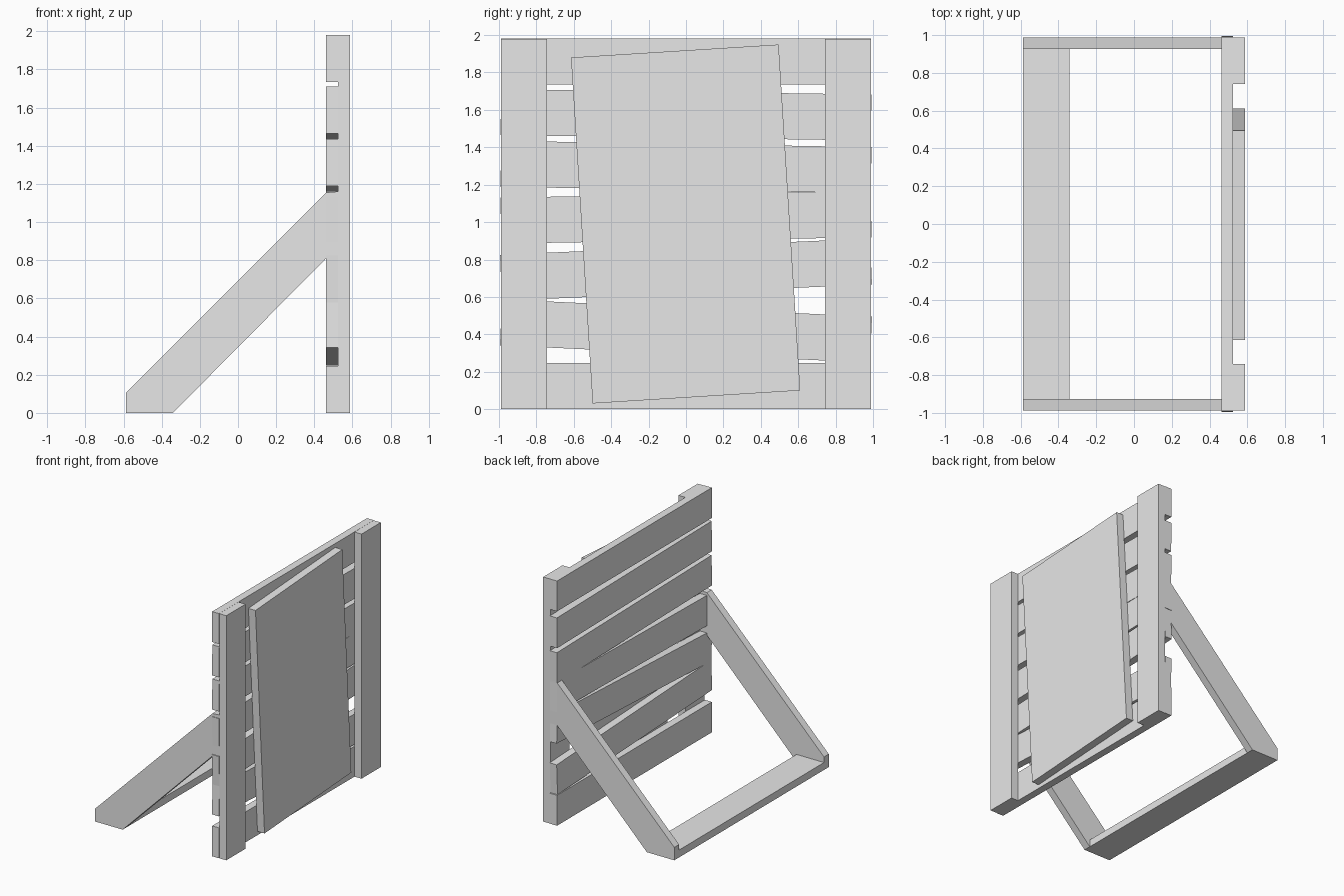
import bpy, bmesh, math
from mathutils import Matrix

cube = bpy.data.objects.get("Cube")
if cube:
    bpy.data.objects.remove(cube, do_unlink=True)

grey = bpy.data.materials.new("plain grey")
grey.use_nodes = True
colour = (0.8, 0.8, 0.8, 1)
grey.diffuse_color = colour
grey.node_tree.nodes["Principled BSDF"].inputs["Base Color"].default_value = colour


def finish(name, bm):
    bmesh.ops.recalc_face_normals(bm, faces=bm.faces)
    mesh = bpy.data.meshes.new(name)
    bm.to_mesh(mesh)
    bm.free()
    mesh.materials.append(grey)
    obj = bpy.data.objects.new(name, mesh)
    bpy.context.collection.objects.link(obj)
    return obj


def board(name, centre, size, slope=0):
    """A box, optionally tilted about x so it rises by slope along y."""
    bm = bmesh.new()
    bmesh.ops.create_cube(bm, size=1, matrix=Matrix.Diagonal((*size, 1)))
    obj = finish(name, bm)
    obj.location = centre
    obj.rotation_euler.x = math.atan(slope)
    return obj


BACK, MID, FRONT = 0.462, 0.524, 0.587
THICK = MID - BACK

# Slats: height of the middle and slope of each crooked board
slats = [(0.123, 0), (0.418, -0.047), (0.746, 0.044), (1.025, 0.017),
         (1.295, -0.017), (1.574, -0.0145), (1.858, 0)]
for i, (z, slope) in enumerate(slats):
    board(f"slat_{i + 1}", ((BACK + MID) / 2, 0, z), (THICK, 1.98, 0.246), slope)

# Crooked front panel
board("front_panel", ((MID + FRONT) / 2, -0.002, 0.99),
      (FRONT - MID, 1.112, 1.853), 0.0625)

# Bottom rail between the feet
board("bottom_rail", (-0.464, 0, 0.03), (0.246, 1.86, 0.06))

# Upright posts and slanted support legs on both sides
leg_profile = [(-0.587, 0), (-0.341, 0), (BACK, 0.81), (MID, 0.81),
               (MID, 1.16), (BACK, 1.155), (-0.587, 0.105)]
for side, s in (("left", 1), ("right", -1)):
    board(f"{side}_post", ((MID + FRONT) / 2, s * 0.865, 0.99),
          (FRONT - MID, 0.246, 1.98))
    bm = bmesh.new()
    face = bm.faces.new([bm.verts.new((x, s * 0.927, z)) for x, z in leg_profile])
    out = bmesh.ops.extrude_face_region(bm, geom=[face])
    moved = [v for v in out["geom"] if isinstance(v, bmesh.types.BMVert)]
    bmesh.ops.translate(bm, verts=moved, vec=(0, s * 0.061, 0))
    finish(f"{side}_support_leg", bm)
